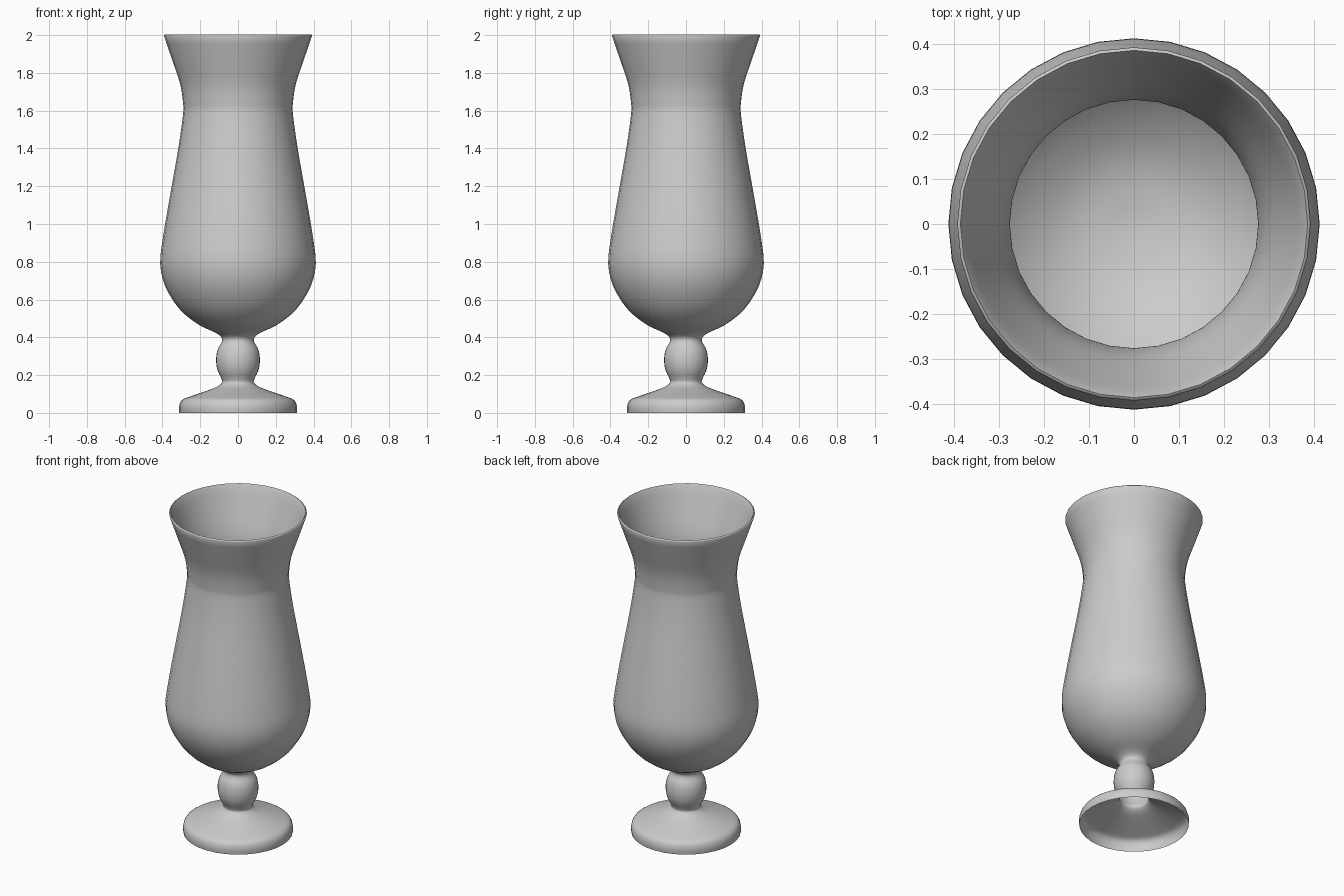
import bpy, bmesh, math
from mathutils import Vector

if "Cube" in bpy.data.objects:
    bpy.data.objects.remove(bpy.data.objects["Cube"])

SEGMENTS = 32


def smooth(points, steps=3):
    """Catmull-Rom curve through (radius, height) points."""
    p = [Vector(q) for q in points]
    p = [2 * p[0] - p[1]] + p + [2 * p[-1] - p[-2]]
    out = []
    for a, b, c, d in zip(p, p[1:], p[2:], p[3:]):
        for i in range(steps):
            t = i / steps
            out.append(0.5 * (2 * b + (c - a) * t + (2 * a - 5 * b + 4 * c - d) * t * t
                              + (3 * b - a - 3 * c + d) * t ** 3))
    return out + [p[-2]]


def lathe(name, profile):
    bm = bmesh.new()
    rings = []
    for r, z in profile:
        if r < 1e-4:
            rings.append([bm.verts.new((0, 0, z))] * SEGMENTS)
        else:
            rings.append([bm.verts.new((r * math.cos(2 * math.pi * i / SEGMENTS),
                                        r * math.sin(2 * math.pi * i / SEGMENTS), z))
                          for i in range(SEGMENTS)])
    for lo, hi in zip(rings, rings[1:]):
        for i in range(SEGMENTS):
            j = (i + 1) % SEGMENTS
            bm.faces.new(list(dict.fromkeys((lo[i], lo[j], hi[j], hi[i]))))
    mesh = bpy.data.meshes.new(name)
    bm.to_mesh(mesh)
    bm.free()
    ob = bpy.data.objects.new(name, mesh)
    bpy.context.collection.objects.link(ob)
    bpy.context.view_layer.objects.active = ob
    ob.select_set(True)
    bpy.ops.object.shade_smooth_by_angle(angle=math.radians(50))
    return ob


# Hollow foot, open underneath, and the bead stem
foot = [(0.311, 0), (0.312, 0.035), (0.297, 0.068), (0.25, 0.088), (0.13, 0.13),
        (0.088, 0.155), (0.085, 0.175), (0.108, 0.225), (0.116, 0.28),
        (0.108, 0.335), (0.086, 0.375), (0.088, 0.4)]
# Outside of the bowl, waist and flared mouth
bowl = [(0.12, 0.425), (0.21, 0.468), (0.31, 0.55), (0.385, 0.67), (0.412, 0.79),
        (0.397, 0.93), (0.36, 1.15), (0.317, 1.395), (0.291, 1.58), (0.291, 1.64),
        (0.306, 1.74), (0.349, 1.87), (0.392, 1.997)]
# Inner wall from the rim to the floor of the bowl
inside = [(0.391, 2.0), (0.379, 1.993), (0.336, 1.87), (0.293, 1.74), (0.278, 1.64), (0.278, 1.58),
          (0.304, 1.395), (0.347, 1.15), (0.384, 0.93), (0.399, 0.79), (0.373, 0.675),
          (0.30, 0.56), (0.205, 0.482), (0.115, 0.441), (0.0, 0.425)]

lathe("footed_glass", smooth(foot + bowl) + smooth(inside))
